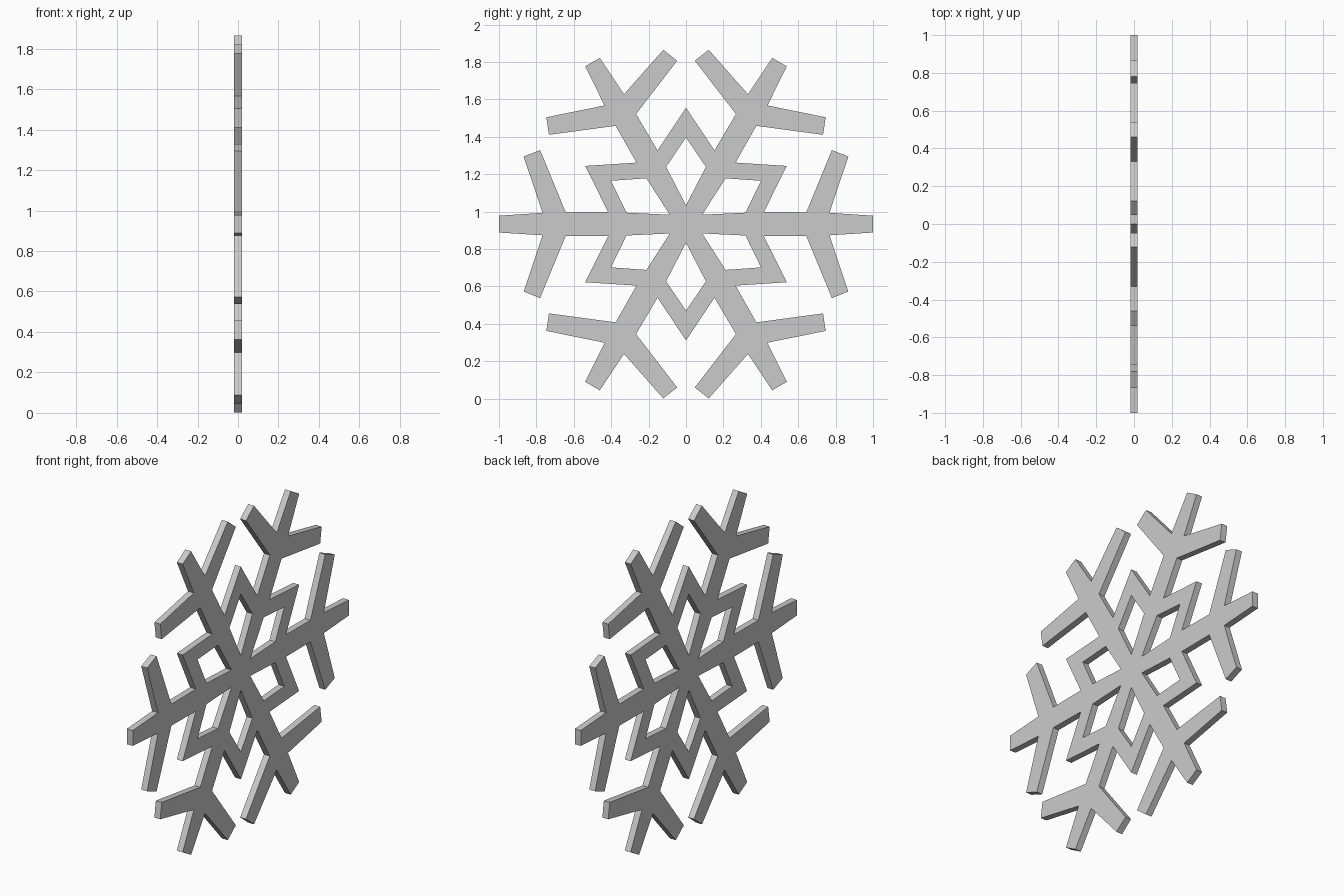
import bpy
from math import cos, sin, radians
from mathutils import Matrix

if "Cube" in bpy.data.objects:
    bpy.data.objects.remove(bpy.data.objects["Cube"])

CENTRE_Z = 0.933
HALF_THICK = 0.019


def turn(p, deg):
    a = radians(deg)
    return (p[0] * cos(a) - p[1] * sin(a), p[0] * sin(a) + p[1] * cos(a))


def polar(r, deg):
    return turn((r, 0), deg)


def flip(points):
    return [(x, -y) for x, y in reversed(points)]


# Upper half of one arm: root at star, side branch, tip
half_arm = [(0.417, 0.065), (0.643, 0.063), (0.78, 0.396), (0.868, 0.361),
            (0.767, 0.060), (1.0, 0.045)]
# One arm from below to above, then the star point between arms
sector = [(x, -y) for x, y in half_arm] + half_arm[::-1] + [polar(0.622, 30)]
outline = [turn(p, 60 * i) for i in range(6) for p in sector]

# Kite-shaped hole between two arms
side = (0.318, 0.061)
kite = [polar(0.1, 30), side, polar(0.463, 30), turn((side[0], -side[1]), 60)]
holes = [[turn(p, 60 * i) for p in kite] for i in range(6)]

# Filled and extruded profile
curve = bpy.data.curves.new("snowflake", 'CURVE')
curve.dimensions = '2D'
curve.fill_mode = 'BOTH'
curve.extrude = HALF_THICK
for loop in [outline] + holes:
    spline = curve.splines.new('POLY')
    spline.points.add(len(loop) - 1)
    for pt, (x, y) in zip(spline.points, loop):
        pt.co = (x, y, 0, 1)
    spline.use_cyclic_u = True
    spline.use_smooth = False

flake = bpy.data.objects.new("snowflake", curve)
bpy.context.collection.objects.link(flake)
bpy.context.view_layer.objects.active = flake
flake.select_set(True)
bpy.ops.object.convert(target='MESH')
flake = bpy.context.object

# Stand the profile up in the YZ plane
stand = Matrix(((0, 0, 1, 0), (1, 0, 0, 0), (0, 1, 0, CENTRE_Z), (0, 0, 0, 1)))
flake.data.transform(stand)
bpy.ops.object.shade_flat()
